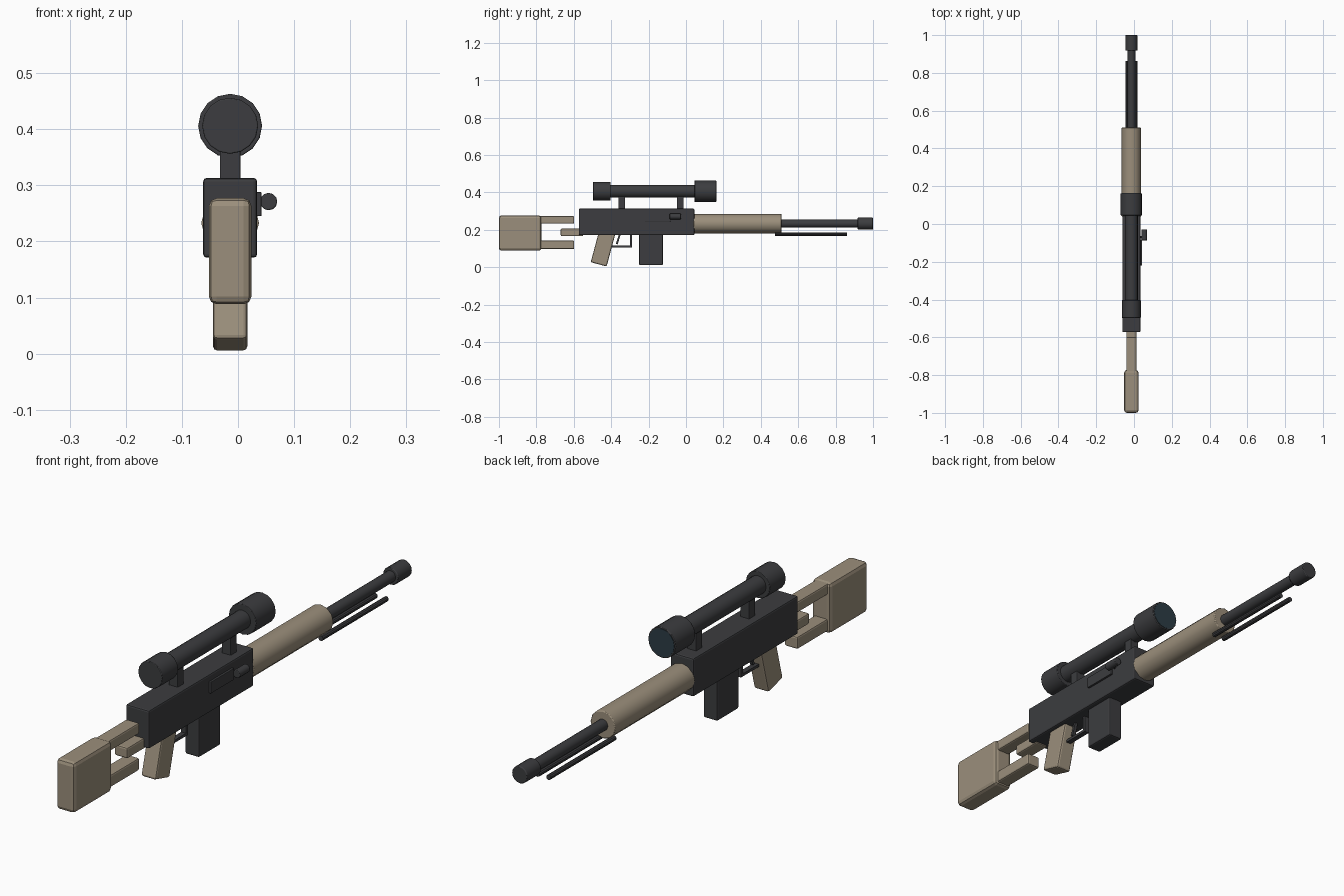
import bpy
import math

if "Cube" in bpy.data.objects:
    bpy.data.objects.remove(bpy.data.objects["Cube"])

CX = -0.014          # centre line of the rifle
BORE_Z = 0.233
SCOPE_Z = 0.406


def material(name, rgb):
    m = bpy.data.materials.new(name)
    m.diffuse_color = (*rgb, 1)
    m.use_nodes = True
    m.node_tree.nodes["Principled BSDF"].inputs["Base Color"].default_value = m.diffuse_color
    return m


METAL = material("dark_metal", (0.045, 0.046, 0.05))
TAN = material("tan_furniture", (0.33, 0.275, 0.2))
GLASS = material("lens_glass", (0.025, 0.045, 0.06))


def finish(ob, name, mat, bevel):
    ob.name = name
    ob.data.materials.append(mat)
    if bevel:
        b = ob.modifiers.new("bevel", 'BEVEL')
        b.width = bevel
        b.segments = 2
        b.limit_method = 'ANGLE'
        b.angle_limit = math.radians(50)
    return ob


def box(name, mat, width, y, z, x=CX, bevel=0.004, tilt=0):
    """Box from y and z ranges, optionally tilted about x."""
    bpy.ops.mesh.primitive_cube_add(size=1)
    ob = bpy.context.object
    ob.scale = (width, y[1] - y[0], z[1] - z[0])
    bpy.ops.object.transform_apply(scale=True)
    ob.location = (x, sum(y) / 2, sum(z) / 2)
    ob.rotation_euler.x = math.radians(tilt)
    return finish(ob, name, mat, bevel)


def tube(name, mat, r, y, z, x=CX, sides=16, bevel=0.0, axis='Y'):
    """Cylinder along y, or along x when axis is 'X' (then y is the x range)."""
    bpy.ops.mesh.primitive_cylinder_add(vertices=sides, radius=r, depth=y[1] - y[0])
    ob = bpy.context.object
    mid = sum(y) / 2
    if axis == 'Y':
        ob.rotation_euler.x = math.pi / 2
        ob.location = (x, mid, z)
    else:
        ob.rotation_euler.y = math.pi / 2
        ob.location = (mid, x, z)
    bpy.ops.object.shade_smooth_by_angle(angle=math.radians(32))
    return finish(ob, name, mat, bevel)


# Shoulder stock with its open arms
box("stock_butt", TAN, 0.076, (-1.0, -0.773), (0.088, 0.277), bevel=0.014)
box("stock_upper_arm", TAN, 0.054, (-0.80, -0.598), (0.233, 0.274), bevel=0.006)
box("stock_lower_arm", TAN, 0.054, (-0.80, -0.598), (0.097, 0.143), bevel=0.006)
box("stock_link", TAN, 0.054, (-0.67, -0.55), (0.166, 0.206), bevel=0.006)

# Receiver, magazine and grip
box("receiver", METAL, 0.096, (-0.573, 0.045), (0.171, 0.313), bevel=0.006)
box("magazine", METAL, 0.058, (-0.251, -0.123), (0.011, 0.18), bevel=0.006)
box("grip", TAN, 0.061, (-0.485, -0.397), (0.012, 0.212), bevel=0.007, tilt=-15)

# Trigger and its guard
box("guard_bottom", METAL, 0.02, (-0.41, -0.29), (0.106, 0.116), bevel=0)
box("guard_front", METAL, 0.02, (-0.30, -0.29), (0.106, 0.175), bevel=0)
box("trigger", METAL, 0.012, (-0.367, -0.357), (0.122, 0.178), bevel=0, tilt=-18)

# Handguard, barrel and muzzle
tube("handguard", TAN, 0.0515, (0.04, 0.51), BORE_Z, sides=12, bevel=0.003)
tube("barrel", METAL, 0.021, (0.48, 0.94), BORE_Z)
tube("muzzle", METAL, 0.032, (0.918, 1.0), BORE_Z, bevel=0.003)

# Folded bipod legs
for side, label in ((-1, "left"), (1, "right")):
    tube("bipod_leg_" + label, METAL, 0.0095, (0.475, 0.862), 0.177,
         x=CX + side * 0.0225, sides=10)

# Scope with mounts and lenses
tube("scope_tube", METAL, 0.034, (-0.42, 0.06), SCOPE_Z)
tube("scope_eyepiece", METAL, 0.05, (-0.497, -0.403), SCOPE_Z, bevel=0.002)
tube("scope_objective", METAL, 0.057, (0.046, 0.162), SCOPE_Z, bevel=0.002)
tube("scope_front_lens", GLASS, 0.052, (0.15, 0.1635), SCOPE_Z)
for y, label in ((-0.343, "rear"), (-0.031, "front")):
    box("scope_mount_" + label, METAL, 0.037, (y - 0.018, y + 0.018), (0.305, 0.39), bevel=0.002)

# Ejection port plate and bolt handle
box("ejection_port", METAL, 0.016, (-0.22, -0.083), (0.245, 0.288), x=0.034, bevel=0.002)
tube("bolt_stem", METAL, 0.007, (0.02, 0.056), 0.27, x=-0.07, sides=8, axis='X')
tube("bolt_knob", METAL, 0.0155, (-0.087, -0.028), 0.271, x=0.0545, sides=12, bevel=0.002)
